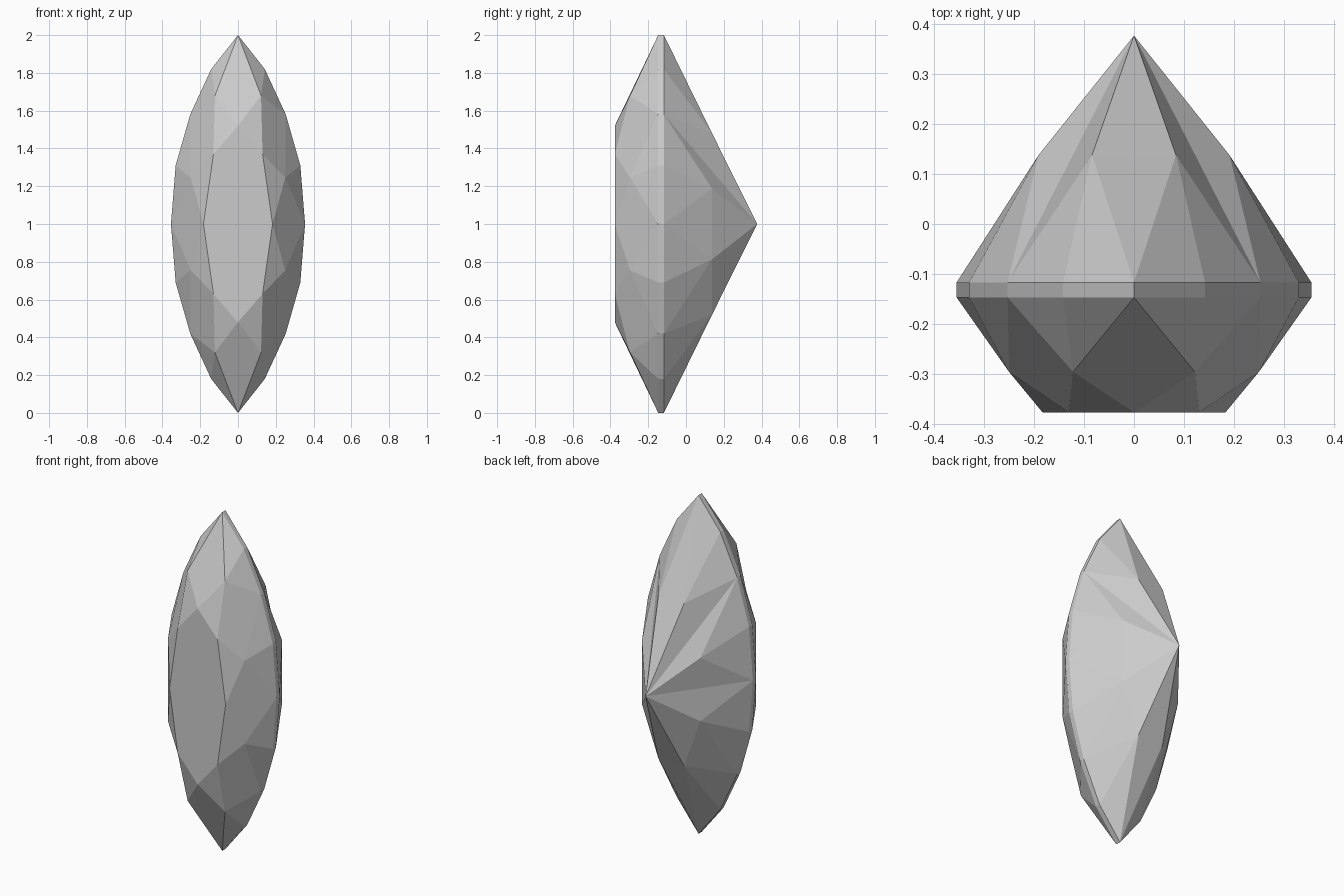
import bpy, bmesh

if "Cube" in bpy.data.objects:
    bpy.data.objects.remove(bpy.data.objects["Cube"])

bm = bmesh.new()


def ring(quarter, y):
    """Mirror quarter-outline points (x, height from centre) into a full clockwise loop from the top."""
    half = quarter + [(x, -z) for x, z in reversed(quarter) if z > 1e-6]
    full = half + [(-x, z) for x, z in reversed(half) if x > 1e-6]
    return [bm.verts.new((x, y, z + 1)) for x, z in full]


# Rings of the marquise brilliant cut
outline = [(0, 1), (0.142, 0.82), (0.253, 0.58), (0.33, 0.31), (0.355, 0)]
girdle_front = ring(outline, -0.147)
girdle_back = ring(outline, -0.117)
table = ring([(0, 0.52), (0.13, 0.37), (0.183, 0)], -0.377)
crown = ring([(0.122, 0.68), (0.25, 0.245)], -0.296)
pavilion = ring([(0.084, 0.48), (0.191, 0.187)], 0.138)
culet = bm.verts.new((0, 0.377, 1))

face = bm.faces.new
face(table)

# Girdle band
for i in range(16):
    j = (i + 1) % 16
    face((girdle_front[i], girdle_front[j], girdle_back[j], girdle_back[i]))

for k in range(8):
    m, n = 2 * k, (2 * k + 2) % 16
    # Crown: star, kite and upper-half facets
    face((table[k], table[(k + 1) % 8], crown[k]))
    face((table[k], crown[k], girdle_front[m], crown[k - 1]))
    # Pavilion mains, some folded along the culet line
    a, b, g = pavilion[k - 1], pavilion[k], girdle_back[m]
    if k in (1, 6, 7):
        face((culet, a, g))
        face((culet, g, b))
    else:
        face((culet, a, b))
        face((a, g, b))
    # Half facets on either side of the girdle
    for mid, band in ((crown[k], girdle_front), (pavilion[k], girdle_back)):
        face((mid, band[m], band[m + 1]))
        face((mid, band[m + 1], band[n]))

bmesh.ops.recalc_face_normals(bm, faces=bm.faces)
mesh = bpy.data.meshes.new("cut_gem")
bm.to_mesh(mesh)
bm.free()
gem = bpy.data.objects.new("cut_gem", mesh)
bpy.context.collection.objects.link(gem)
